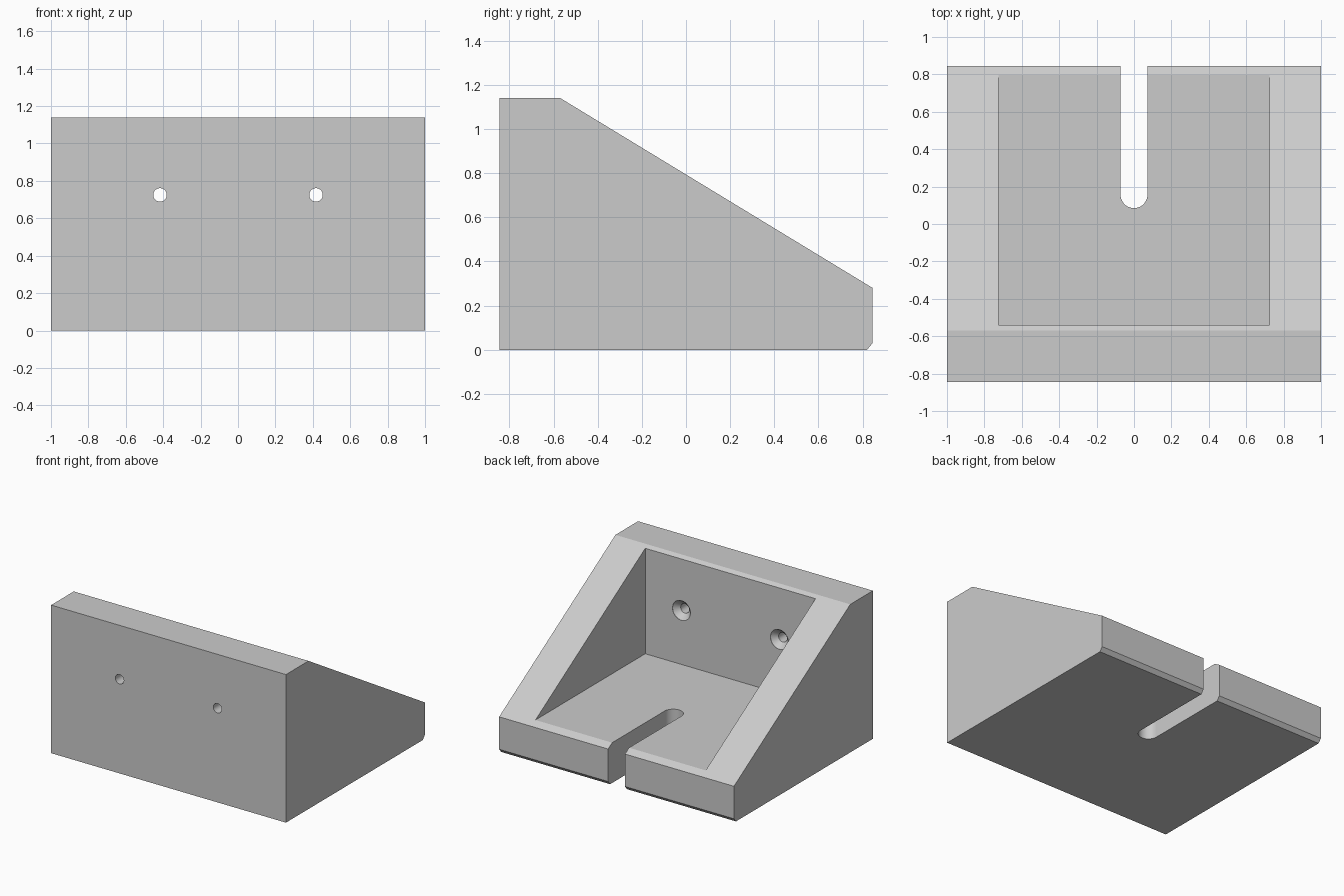
import bpy, bmesh, math

if "Cube" in bpy.data.objects:
    bpy.data.objects.remove(bpy.data.objects["Cube"])

grey = bpy.data.materials.new("plain_grey")
grey.diffuse_color = (0.6, 0.6, 0.6, 1)
grey.use_nodes = True
grey.node_tree.nodes["Principled BSDF"].inputs["Base Color"].default_value = grey.diffuse_color


def make_prism(name, outline, offset, place):
    """Extrude a closed 2D outline; place maps (u, v) to the starting 3D point."""
    bm = bmesh.new()
    face = bm.faces.new([bm.verts.new(place(u, v)) for u, v in outline])
    ext = bmesh.ops.extrude_face_region(bm, geom=[face])
    moved = [g for g in ext["geom"] if isinstance(g, bmesh.types.BMVert)]
    bmesh.ops.translate(bm, verts=moved, vec=offset)
    bmesh.ops.recalc_face_normals(bm, faces=bm.faces)
    return make_object(name, bm)


def make_object(name, bm):
    mesh = bpy.data.meshes.new(name)
    bm.to_mesh(mesh)
    bm.free()
    mesh.materials.append(grey)
    obj = bpy.data.objects.new(name, mesh)
    bpy.context.collection.objects.link(obj)
    return obj


def make_screw_cutter(name, x, z):
    """Straight bore with a conical countersink opening towards +y."""
    n = 48
    rings = [(-1.0, 0.036), (-0.582, 0.036), (-0.542, 0.076), (-0.50, 0.076)]
    bm = bmesh.new()
    loops = [[bm.verts.new((x + r * math.cos(2 * math.pi * i / n), y,
                            z + r * math.sin(2 * math.pi * i / n)))
              for i in range(n)] for y, r in rings]
    for a, b in zip(loops, loops[1:]):
        for i in range(n):
            j = (i + 1) % n
            bm.faces.new((a[i], a[j], b[j], b[i]))
    bm.faces.new(loops[0])
    bm.faces.new(loops[-1])
    bmesh.ops.recalc_face_normals(bm, faces=bm.faces)
    return make_object(name, bm)


# Wedge-shaped body, side profile in (y, z)
profile = [(-0.845, 0), (0.82, 0), (0.845, 0.03), (0.845, 0.28),
           (-0.57, 1.14), (-0.845, 1.14)]
body = make_prism("bracket_body", profile, (2, 0, 0), lambda y, z: (-1, y, z))

# Open pocket between the side walls, its floor running out into the slope
pocket = make_prism("pocket_cutter",
                    [(-0.54, 0.31), (1.2, 0.31), (1.2, 1.5), (-0.54, 1.5)],
                    (1.45, 0, 0), lambda y, z: (-0.725, y, z))

# Round-ended slot through the floor, open at the back
arc = [math.pi + math.pi * i / 32 for i in range(33)]
slot_outline = [(0.072 * math.cos(a), 0.157 + 0.072 * math.sin(a)) for a in arc]
slot_outline += [(0.072, 1.2), (-0.072, 1.2)]
slot = make_prism("slot_cutter", slot_outline, (0, 0, 2), lambda x, y: (x, y, -0.5))

# Two countersunk screw holes in the upright wall
holes = [make_screw_cutter("screw_hole_cutter", s * 0.417, 0.725) for s in (-1, 1)]

# Cut everything out of the body
for cutter in [pocket, slot] + holes:
    mod = body.modifiers.new(cutter.name, "BOOLEAN")
    mod.operation = "DIFFERENCE"
    mod.solver = "EXACT"
    mod.object = cutter
bpy.context.view_layer.objects.active = body
body.select_set(True)
for mod in list(body.modifiers):
    bpy.ops.object.modifier_apply(modifier=mod.name)
for cutter in [pocket, slot] + holes:
    bpy.data.objects.remove(cutter, do_unlink=True)

# Smooth the round holes and slot end, keep the other edges sharp
bpy.ops.object.shade_smooth_by_angle(angle=math.radians(25))
